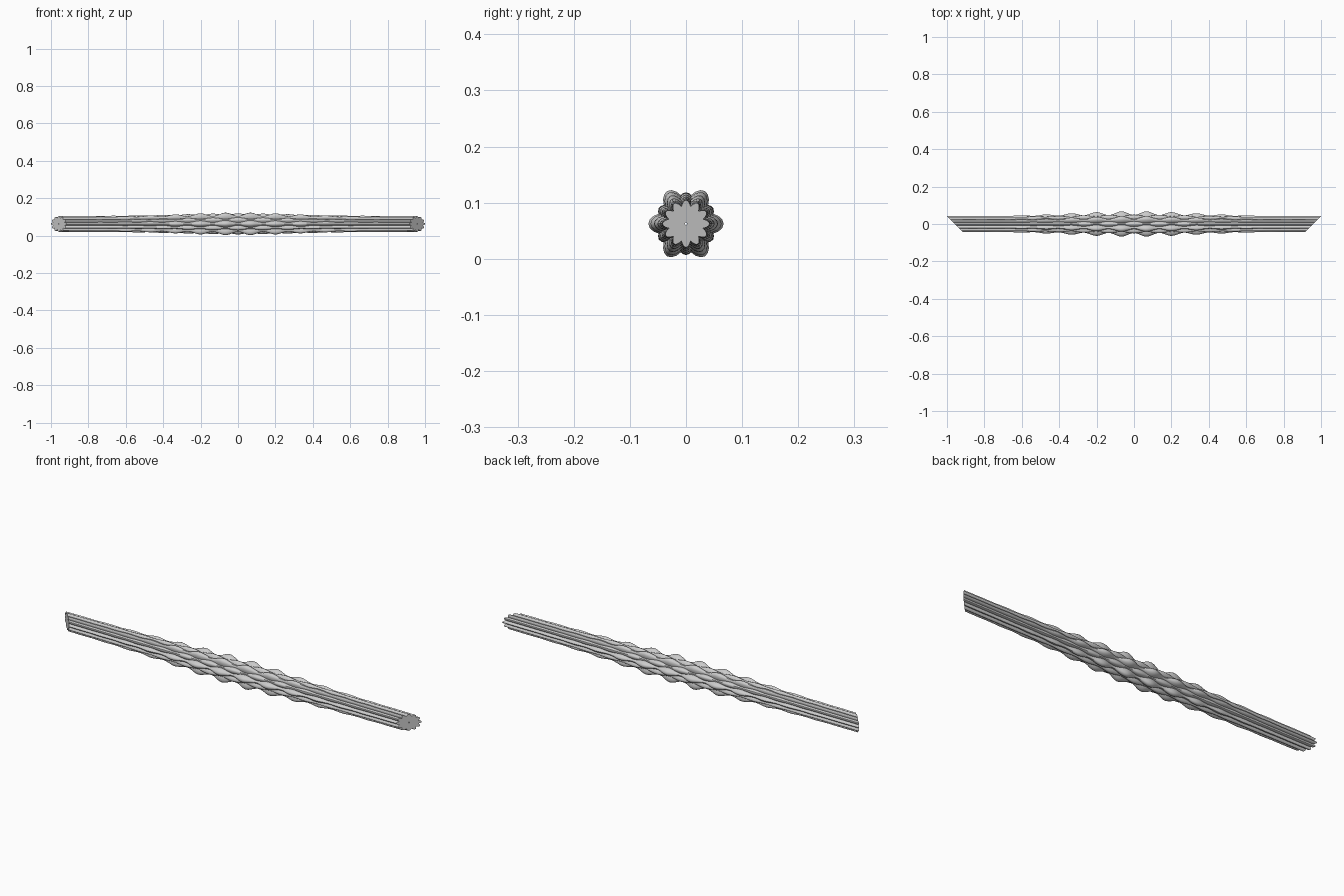
import bpy, bmesh, math
from math import sin, cos, pi, exp

if "Cube" in bpy.data.objects:
    bpy.data.objects.remove(bpy.data.objects["Cube"])

ZC = 0.0625      # height of the bar's axis
TIP = 0.958      # axis length of each mitred end
PERIOD = 0.135   # spacing of the bulges
RINGS, SIDES = 160, 16


def strand_size(x, major):
    """Outer reach and half width of one strand at x."""
    env = exp(-(x / 0.46) ** 2)
    phase = 2 * pi * x / PERIOD
    wave = 0.5 - 0.5 * cos(phase) if major else 0.5 + 0.5 * cos(phase)
    gain = 1.0 if major else 0.4
    reach = 0.042 + env * (0.006 + 0.020 * wave * gain)
    width = 0.009 + env * (0.002 + 0.009 * wave * (1.0 if major else 0.6))
    return reach, width


def make_strand(name, angle, major):
    bm = bmesh.new()
    rings = []
    for i in range(RINGS + 1):
        t = -1 + 2 * i / RINGS
        reach, width = strand_size(t * TIP, major)
        ring = []
        for k in range(SIDES):
            a = 2 * pi * k / SIDES
            rad = reach * 0.52 + reach * 0.48 * cos(a)
            tan = width * sin(a)
            y = rad * cos(angle) - tan * sin(angle)
            z = rad * sin(angle) + tan * cos(angle)
            # shear only close to the ends for the 45 degree mitre
            shear = math.copysign(max(0, (abs(t) - 0.85) / 0.15), t)
            ring.append(bm.verts.new((t * TIP + shear * y, y, z + ZC)))
        rings.append(ring)
    for a, b in zip(rings, rings[1:]):
        for k in range(SIDES):
            n = (k + 1) % SIDES
            bm.faces.new((a[k], a[n], b[n], b[k]))
    bm.faces.new(rings[0])
    bm.faces.new(rings[-1])
    bmesh.ops.recalc_face_normals(bm, faces=bm.faces)
    me = bpy.data.meshes.new(name)
    bm.to_mesh(me)
    bm.free()
    ob = bpy.data.objects.new(name, me)
    bpy.context.collection.objects.link(ob)
    bpy.ops.object.select_all(action='DESELECT')
    ob.select_set(True)
    bpy.context.view_layer.objects.active = ob
    bpy.ops.object.shade_smooth_by_angle(angle=math.radians(40))


# Six bulging strands alternating with six slimmer ones
for i in range(12):
    major = i % 2 == 0
    make_strand(("bulging_strand_" if major else "slim_strand_") + str(i // 2 + 1), i * pi / 6, major)
